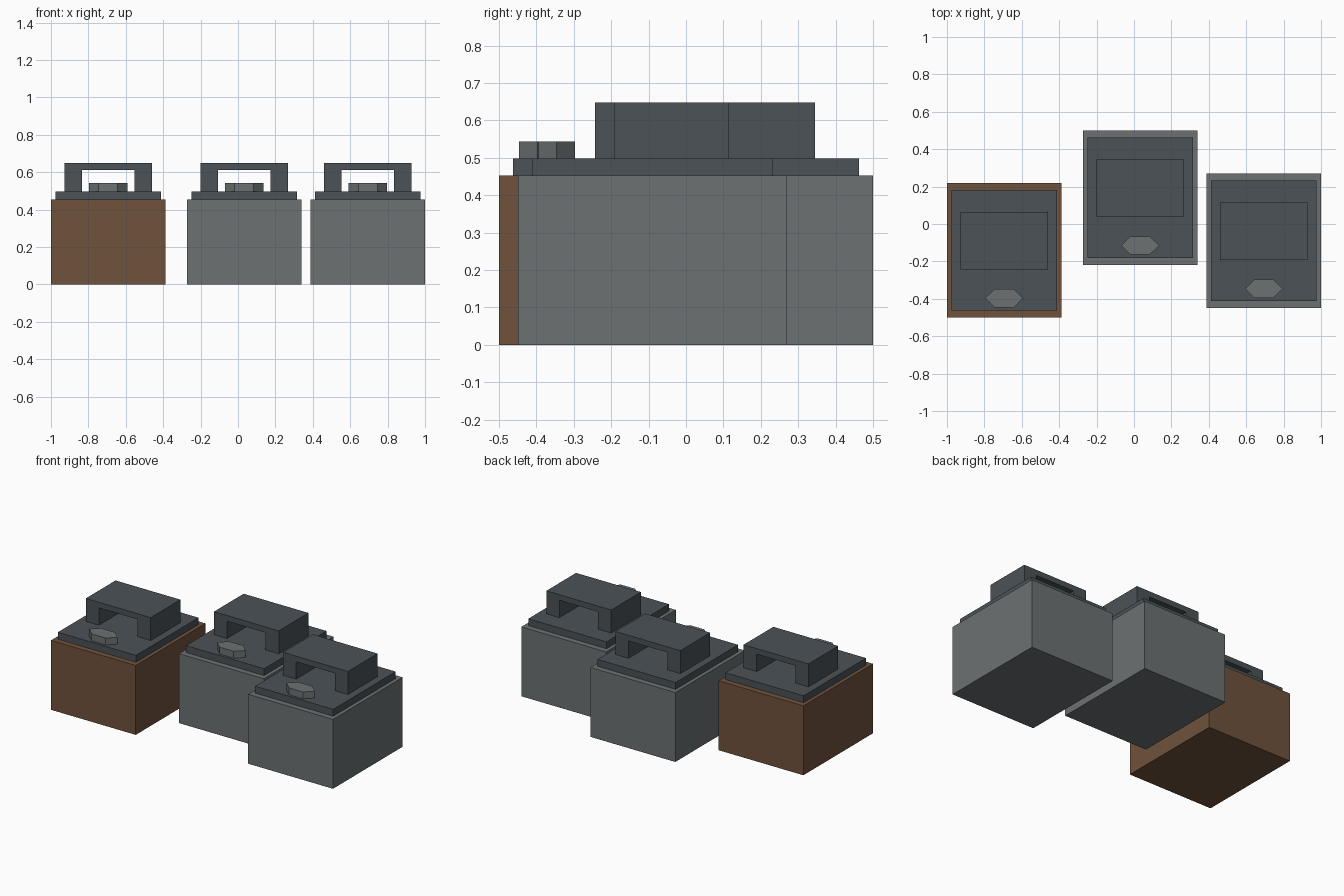
import bpy, bmesh
from math import cos, sin, pi

if "Cube" in bpy.data.objects:
    bpy.data.objects.remove(bpy.data.objects["Cube"])


def material(name, color):
    mat = bpy.data.materials.new(name)
    mat.diffuse_color = (*color, 1)
    mat.use_nodes = True
    mat.node_tree.nodes["Principled BSDF"].inputs["Base Color"].default_value = mat.diffuse_color
    return mat


BROWN = material("brown", (0.16, 0.085, 0.045))
GREY = material("grey", (0.15, 0.165, 0.17))
DARK = material("dark_slate", (0.07, 0.085, 0.092))


def prism(name, profile, vec, loc, mat):
    """Extrude a closed profile of 3D points along vec."""
    bm = bmesh.new()
    face = bm.faces.new([bm.verts.new(p) for p in profile])
    ext = bmesh.ops.extrude_face_region(bm, geom=[face], use_keep_orig=True)
    verts = [v for v in ext["geom"] if isinstance(v, bmesh.types.BMVert)]
    bmesh.ops.translate(bm, verts=verts, vec=vec)
    bmesh.ops.recalc_face_normals(bm, faces=bm.faces)
    mesh = bpy.data.meshes.new(name)
    bm.to_mesh(mesh)
    bm.free()
    mesh.materials.append(mat)
    obj = bpy.data.objects.new(name, mesh)
    obj.location = loc
    bpy.context.collection.objects.link(obj)
    return obj


def slab(name, w, d, h, loc, mat):
    x, y = w / 2, d / 2
    base = [(-x, -y, 0), (x, -y, 0), (x, y, 0), (-x, y, 0)]
    return prism(name, base, (0, 0, h), loc, mat)


def crate(tag, x, y, body_mat):
    # body and inset lid
    slab(f"{tag}_body", 0.612, 0.718, 0.453, (x, y, 0), body_mat)
    slab(f"{tag}_lid", 0.564, 0.644, 0.045, (x, y, 0.453), DARK)
    # arched handle, open front to back
    half = [(0.234, 0), (0.234, 0.15), (-0.234, 0.15), (-0.234, 0),
            (-0.14, 0), (-0.14, 0.113), (0.14, 0.113), (0.14, 0)]
    prism(f"{tag}_handle", [(px, -0.153, pz) for px, pz in half],
          (0, 0.306, 0), (x, y + 0.051, 0.498), DARK)
    # stretched hexagonal latch
    hexagon = [(0.102 * cos(i * pi / 3), 0.0565 * sin(i * pi / 3), 0) for i in range(6)]
    prism(f"{tag}_latch", hexagon, (0, 0, 0.045), (x, y - 0.256, 0.498), GREY)


crate("left_crate", -0.694, -0.141, BROWN)
crate("middle_crate", 0.033, 0.141, GREY)
crate("right_crate", 0.694, -0.09, GREY)
